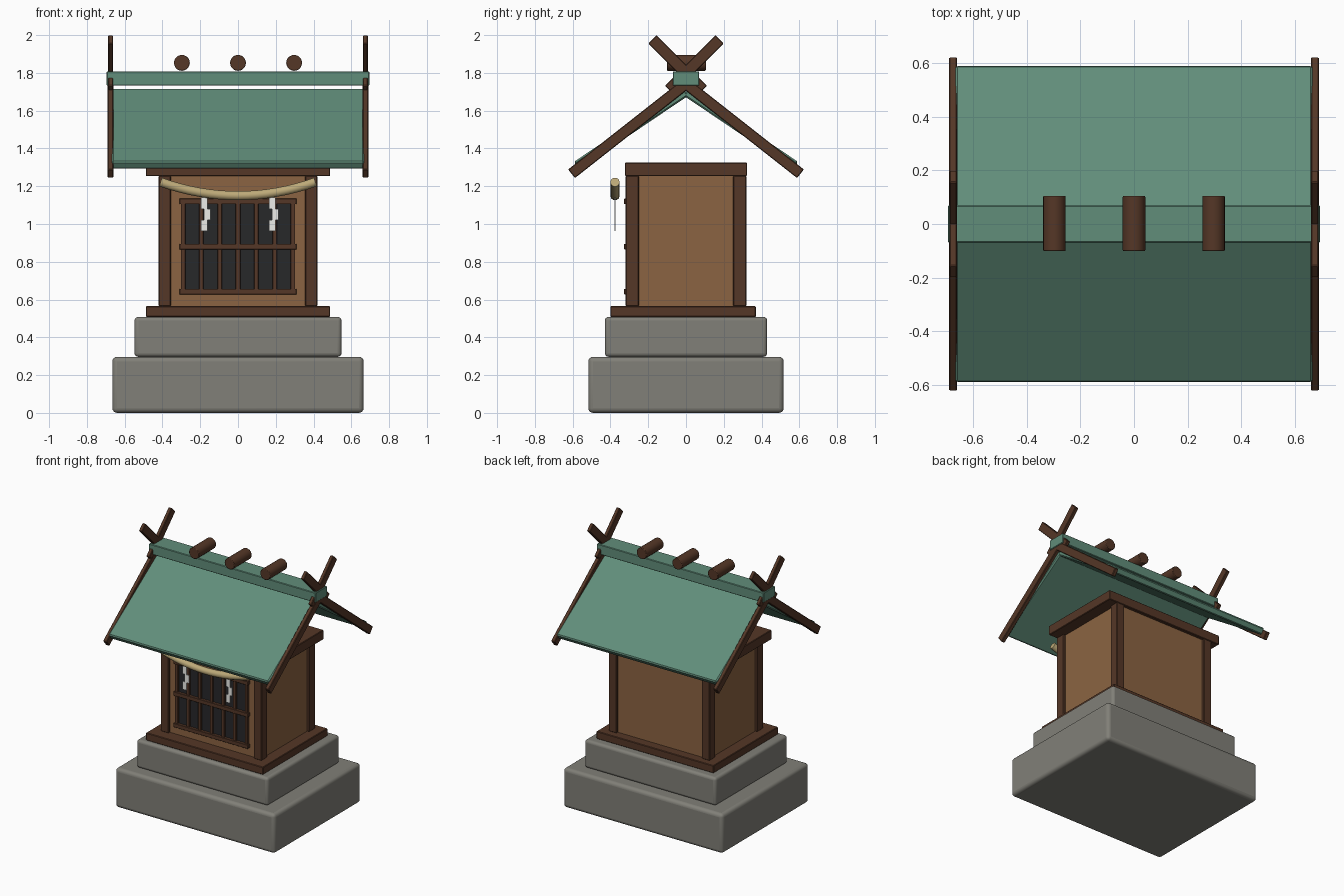
import bpy, math
from mathutils import Vector

if "Cube" in bpy.data.objects:
    bpy.data.objects.remove(bpy.data.objects["Cube"])


def mat(name, r, g, b):
    m = bpy.data.materials.new(name)
    m.diffuse_color = (r, g, b, 1)
    m.use_nodes = True
    m.node_tree.nodes["Principled BSDF"].inputs["Base Color"].default_value = m.diffuse_color
    return m


STONE = mat("stone", .22, .215, .188)
DARK = mat("dark_wood", .09, .038, .02)
WALL = mat("light_wood", .26, .127, .054)
GREEN = mat("copper_green", .12, .27, .195)
BLACK = mat("interior", .02, .021, .023)
STRAW = mat("straw", .51, .40, .19)
PAPER = mat("paper", .85, .85, .82)


def finish(o, name, m, bevel=0, seg=1):
    o.name = name
    o.data.materials.append(m)
    if bevel:
        b = o.modifiers.new("bevel", 'BEVEL')
        b.width, b.segments = bevel, seg
        b.limit_method = 'ANGLE'
    return o


def box(name, x, y, z, m, bevel=.004, seg=1, tilt=0):
    """Box from (min, max) ranges, tilted about the x axis through its centre."""
    c = [(a + b) / 2 for a, b in (x, y, z)]
    s = [b - a for a, b in (x, y, z)]
    bpy.ops.mesh.primitive_cube_add(size=1, location=c)
    o = bpy.context.object
    o.scale = s
    bpy.ops.object.transform_apply(location=False, rotation=False, scale=True)
    o.rotation_euler.x = tilt
    finish(o, name, m, bevel, seg)
    if seg > 1:
        bpy.ops.object.shade_smooth_by_angle(angle=math.radians(40))
    return o


def plank(name, x, a, b, thick, m, bevel=.004):
    """Board running between two (y, z) points in the side plane."""
    a, b = Vector(a), Vector(b)
    c, d = (a + b) / 2, b - a
    h = d.length / 2
    return box(name, x, (c.x - h, c.x + h), (c.y - thick / 2, c.y + thick / 2),
               m, bevel, tilt=math.atan2(d.y, d.x))


# stone base
box("lower_base", (-.665, .665), (-.517, .517), (0, .297), STONE, .025, 4)
box("upper_base", (-.548, .548), (-.43, .43), (.297, .508), STONE, .02, 4)

# shrine body
box("floor_sill", (-.488, .488), (-.4, .37), (.508, .565), DARK)
box("walls", (-.4, .4), (-.3, .3), (.565, 1.255), WALL, 0)
for sx in (-1, 1):
    for sy in (-1, 1):
        x = sorted((sx * .355, sx * .42))
        y = sorted((sy * .25, sy * .32))
        box("corner_post", x, y, (.565, 1.255), DARK)
box("top_plate", (-.488, .488), (-.323, .323), (1.253, 1.325), DARK)

# lattice door
box("door_opening", (-.295, .295), (-.306, -.29), (.635, 1.135), BLACK, 0)
for i in range(7):
    x = -.291 + i * .097
    box("lattice_bar", (x - .012, x + .012), (-.32, -.3), (.63, 1.135), DARK, .002)
for z in (.642, .88, 1.12):
    box("lattice_rail", (-.31, .31), (-.327, -.3), (z - .015, z + .015), DARK, .002)

# roof slopes, bargeboards and crossed finials
for s in (-1, 1):
    plank("roof_slope", (-.667, .667), (0, 1.70), (s * .58, 1.309), .048, GREEN, .008)
    for e in (-1, 1):
        x = sorted((e * .66, e * .69))
        plank("bargeboard", x, (0, 1.742), (s * .606, 1.266), .058, DARK)
        x = sorted((e * .661, e * .688))
        plank("crossed_finial", x, (-s * .09, 1.71), (s * .178, 1.978), .062, DARK)
box("ridge_cap", (-.695, .695), (-.07, .07), (1.733, 1.808), GREEN)

# ridge logs
for x in (-.297, 0, .297):
    bpy.ops.mesh.primitive_cylinder_add(vertices=20, radius=.042, depth=.206,
                                        location=(x, .002, 1.853),
                                        rotation=(math.pi / 2, 0, 0))
    finish(bpy.context.object, "ridge_log", DARK, .004, 2)
    bpy.ops.object.shade_smooth_by_angle(angle=math.radians(40))

# sagging straw rope
curve = bpy.data.curves.new("rope", 'CURVE')
curve.dimensions = '3D'
curve.bevel_depth, curve.bevel_resolution = .025, 3
curve.use_fill_caps = True
sp = curve.splines.new('POLY')
N = 16
sp.points.add(N)
for i, p in enumerate(sp.points):
    t = 2 * i / N - 1
    p.co = (.41 * t, -.376, 1.15 + .072 * t * t, 1)
rope = bpy.data.objects.new("straw_rope", curve)
bpy.context.collection.objects.link(rope)
bpy.ops.object.select_all(action='DESELECT')
rope.select_set(True)
bpy.context.view_layer.objects.active = rope
bpy.ops.object.convert(target='MESH')
finish(bpy.context.object, "straw_rope", STRAW)
bpy.ops.object.shade_smooth_by_angle(angle=math.radians(40))

# zigzag paper streamers
for x in (-.18, .18):
    for k, top in enumerate((1.14, 1.08, 1.022)):
        off = .017 if k == 1 else 0
        box("paper_streamer", (x - .016 + off, x + .018 + off), (-.379, -.373),
            (top - .06, top), PAPER, 0)
